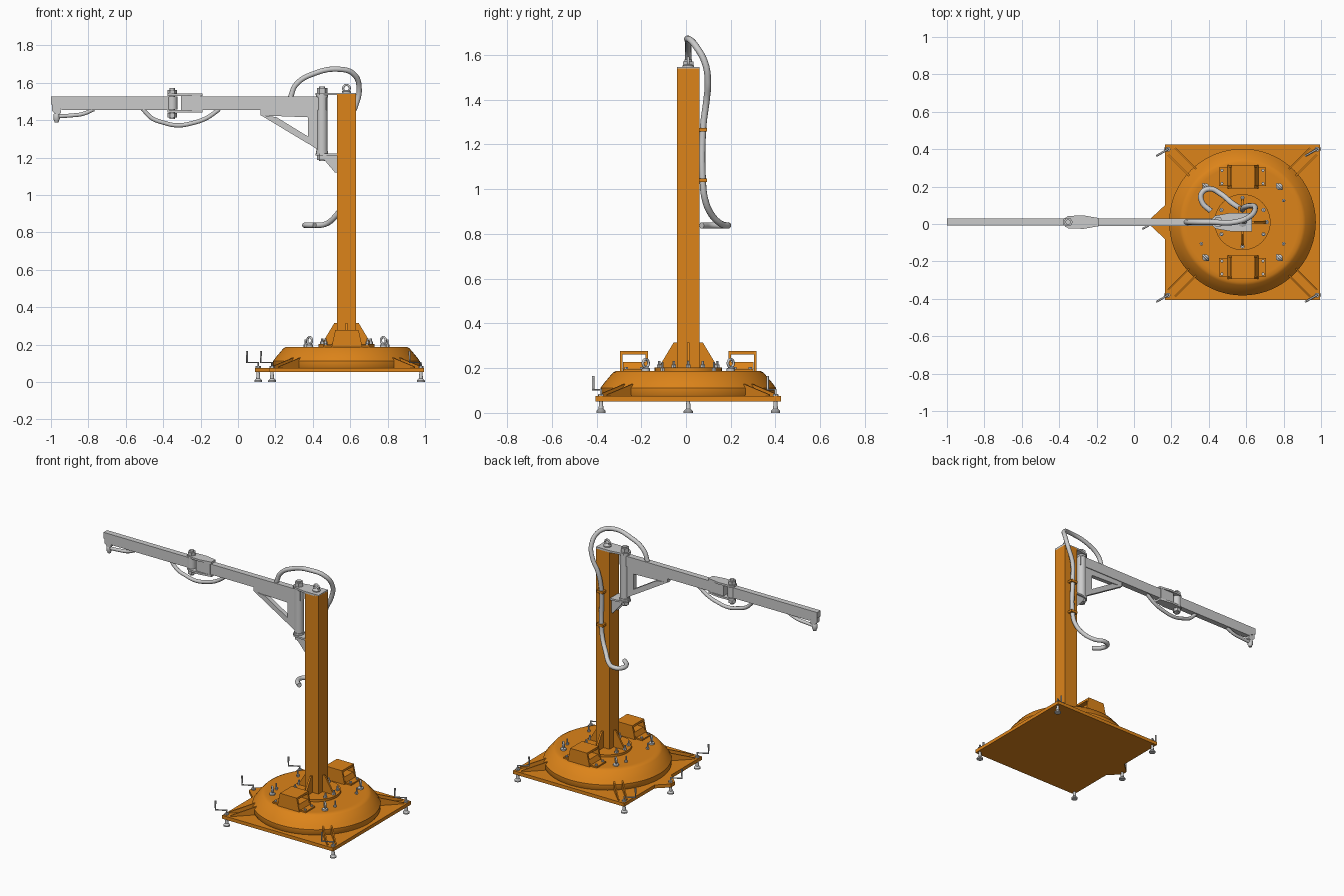
import bpy, bmesh, math
from mathutils import Vector

if "Cube" in bpy.data.objects:
    bpy.data.objects.remove(bpy.data.objects["Cube"])

CX, CY = 0.58, 0.01          # column axis
orange = bpy.data.materials.new("orange_paint")
orange.diffuse_color = (0.72, 0.23, 0.01, 1)
orange.use_nodes = True
orange.node_tree.nodes["Principled BSDF"].inputs["Base Color"].default_value = orange.diffuse_color


def finish(name, bm, mat=None, smooth=False):
    bmesh.ops.recalc_face_normals(bm, faces=bm.faces)
    me = bpy.data.meshes.new(name)
    bm.to_mesh(me)
    bm.free()
    ob = bpy.data.objects.new(name, me)
    bpy.context.collection.objects.link(ob)
    if mat:
        me.materials.append(mat)
    if smooth:
        bpy.ops.object.select_all(action='DESELECT')
        ob.select_set(True)
        bpy.context.view_layer.objects.active = ob
        bpy.ops.object.shade_smooth_by_angle(angle=math.radians(35))
    return ob


def prism(name, pts, vec, mat=None):
    """Extrude a closed planar outline of 3D points along vec."""
    bm = bmesh.new()
    f = bm.faces.new([bm.verts.new(p) for p in pts])
    r = bmesh.ops.extrude_face_region(bm, geom=[f])
    bmesh.ops.translate(bm, vec=vec, verts=[v for v in r["geom"] if isinstance(v, bmesh.types.BMVert)])
    return finish(name, bm, mat)


def box(name, x, y, z, mat=None):
    return prism(name, [(x[0], y[0], z[0]), (x[1], y[0], z[0]), (x[1], y[1], z[0]), (x[0], y[1], z[0])],
                 (0, 0, z[1] - z[0]), mat)


def side(name, pts, y, half, mat=None):
    """Outline in x/z, thickness along y."""
    return prism(name, [(a, y - half, b) for a, b in pts], (0, 2 * half, 0), mat)


def flat(name, pts, z0, z1, mat=None):
    """Outline in x/y, thickness along z."""
    return prism(name, [(a, b, z0) for a, b in pts], (0, 0, z1 - z0), mat)


def lathe(name, prof, x, y, n=24, mat=None):
    """Revolve (radius, z) profile about a vertical axis, capped."""
    bm = bmesh.new()
    rings = [[bm.verts.new((x + r * math.cos(2 * math.pi * i / n), y + r * math.sin(2 * math.pi * i / n), z))
              for i in range(n)] for r, z in prof]
    for a, b in zip(rings, rings[1:]):
        for i in range(n):
            bm.faces.new((a[i], a[(i + 1) % n], b[(i + 1) % n], b[i]))
    bm.faces.new(rings[0])
    bm.faces.new(rings[-1])
    return finish(name, bm, mat, smooth=n > 8)


def tube(name, pts, r, mat=None, curved=True, closed=False):
    cu = bpy.data.curves.new(name, 'CURVE')
    cu.dimensions = '3D'
    cu.bevel_depth, cu.bevel_resolution, cu.resolution_u = r, 3, 6
    cu.use_fill_caps = True
    if curved:
        sp = cu.splines.new('BEZIER')
        sp.bezier_points.add(len(pts) - 1)
        for b, p in zip(sp.bezier_points, pts):
            b.co = p
            b.handle_left_type = b.handle_right_type = 'AUTO'
    else:
        sp = cu.splines.new('POLY')
        sp.points.add(len(pts) - 1)
        for b, p in zip(sp.points, pts):
            b.co = (*p, 1)
    sp.use_cyclic_u = closed
    ob = bpy.data.objects.new(name, cu)
    bpy.context.collection.objects.link(ob)
    if mat:
        cu.materials.append(mat)
    return ob


def ring(name, x, y, z, r, t, d):
    """Upright eye ring lying along horizontal direction d."""
    return tube(name, [(x + r * math.cos(a) * d[0], y + r * math.cos(a) * d[1], z + r * math.sin(a))
                       for a in [i * math.pi / 8 for i in range(16)]], t, curved=False, closed=True)


# --- base plate with front nose
flat("base_plate", [(.165, CY - .415), (.995, CY - .415), (.995, CY + .415), (.165, CY + .415), (.165, CY + .09),
                    (.09, CY + .02), (.09, CY - .02), (.165, CY - .09)], .052, .075, orange)
# --- ballast drum
lathe("base_drum", [(.385, .07), (.392, .08), (.392, .112), (.375, .135), (.337, .18), (.322, .188), (.3, .188)],
      CX, CY, 72, orange)
lathe("mast_flange", [(.15, .185), (.15, .203)], CX, CY, 40, orange)

# --- diagonal corner ribs
for sx in (-1, 1):
    for sy in (-1, 1):
        d = Vector((sx, sy, 0)).normalized()
        n = Vector((-d.y, d.x, 0))
        for k in (-1, 1):
            prof = [(.36, .07), (.54, .07), (.54, .082), (.36, .135)]
            pts = [Vector((CX, CY, z)) + d * a + n * (k * .026 - .004) for a, z in prof]
            prism("corner_rib", pts, n * .008, orange)

# --- levelling feet with crank handles
feet = [(.182, CY - .39), (.182, CY + .39), (.978, CY - .39), (.978, CY + .39), (.108, CY)]
for x, y in feet:
    lathe("foot_pad", [(.021, 0), (.021, .008), (.011, .018), (.008, .055)], x, y, 16)
    lathe("foot_nut", [(.014, .073), (.014, .085)], x, y, 6)
    tube("foot_crank", [(x, y, .02), (x, y, .104), (x - .06, y - .035, .104), (x - .06, y - .035, .165)],
         .0055, curved=False)

# --- mast and its gussets
box("mast", (CX - .05, CX + .05), (CY - .05, CY + .05), (.19, 1.54), orange)
for dx, dy in ((1, 0), (-1, 0), (0, 1), (0, -1)):
    d, n = Vector((dx, dy, 0)), Vector((-dy, dx, 0))
    prof = [(.045, .2), (.125, .2), (.125, .215), (.065, .315), (.045, .315)]
    prism("mast_gusset", [Vector((CX, CY, z)) + d * a - n * .006 for a, z in prof], n * .012, orange)

# --- fork pockets either side of the mast
for s in (-1, 1):
    yc = CY + s * .242
    side("pocket_foot", [(.455, .186), (.705, .186), (.705, .197), (.665, .197), (.65, .228),
                         (.515, .228), (.5, .197), (.455, .197)], yc, .05, orange)
    for k in (-1, 1):
        side("pocket_cheek", [(.5, .186), (.665, .186), (.645, .277), (.52, .277)], yc + k * .057, .006, orange)
        for x in (.47, .69):
            lathe("pocket_bolt", [(.009, .195), (.009, .206)], x, yc + k * .035, 6)
    box("pocket_top", (.52, .645), (yc - .063, yc + .063), (.262, .277), orange)

# --- lifting eyes and bolts on the drum
for sx in (-1, 1):
    for sy in (-1, 1):
        x, y = CX + sx * .197, CY + sy * .19
        lathe("lifting_eye_base", [(.018, .185), (.018, .198), (.008, .205)], x, y, 16)
        ring("lifting_eye", x, y, .222, .018, .006, (.707, -.707))
        lathe("drum_bolt", [(.01, .185), (.01, .2), (.005, .201), (.005, .228)], CX + sx * .22, CY + sy * .115, 6)
for i in range(8):
    a = math.radians(30 + 60 * (i % 6)) if i < 6 else math.pi * (i - 6)
    x, y = CX + .13 * math.cos(a), CY + .13 * math.sin(a)
    lathe("flange_bolt", [(.012, .2), (.012, .215), (.006, .216), (.006, .232)], x, y, 6)

# --- mast head: top plate, lifting eye, lower bracket
flat("mast_top_plate", [(.63, CY - .05), (.63, CY + .05), (.52, CY + .05), (.435, CY + .035), (.415, CY + .015),
                        (.415, CY - .015), (.435, CY - .035), (.52, CY - .05)], 1.533, 1.546)
lathe("mast_eye_base", [(.025, 1.545), (.025, 1.553), (.012, 1.56)], CX, CY, 16)
ring("mast_eye", CX, CY, 1.57, .018, .006, (1, 0))
flat("lower_bracket_plate", [(.53, CY - .045), (.53, CY + .045), (.435, CY + .035), (.415, CY + .015),
                             (.415, CY - .015), (.435, CY - .035)], 1.21, 1.222)
for k in (-1, 1):
    side("lower_bracket_web", [(.455, 1.212), (.53, 1.212), (.53, 1.12), (.518, 1.12), (.455, 1.195)],
         CY + k * .025, .006)

# --- main pivot
PX = .45
lathe("pivot_sleeve", [(.029, 1.235), (.029, 1.522)], PX, CY, 32)
lathe("pivot_pin", [(.016, 1.18), (.016, 1.58)], PX, CY, 20)
for z0, z1 in ((1.188, 1.21), (1.546, 1.572)):
    lathe("pivot_nut", [(.028, z0), (.028, z1)], PX, CY, 6)
for z in (1.222, 1.522):
    lathe("pivot_washer", [(.032, z), (.032, z + .012)], PX, CY, 24)

# --- inner arm with brace
box("inner_arm", (-.2, .475), (CY - .02, CY + .02), (1.455, 1.525))
side("brace_post", [(.375, 1.458), (.425, 1.458), (.425, 1.242), (.375, 1.275)], CY, .015)
side("brace_top", [(.12, 1.457), (.378, 1.457), (.378, 1.415), (.12, 1.425)], CY, .015)
side("brace_diagonal", [(.12, 1.427), (.205, 1.416), (.378, 1.31), (.378, 1.272)], CY, .015)

# --- elbow joint
JX = -.352
fork = [(-.19, CY - .022), (-.19, CY + .022), (-.27, CY + .036), (JX, CY + .033), (JX - .026, CY + .015),
        (JX - .026, CY - .015), (JX, CY - .033), (-.27, CY - .036)]
flat("elbow_fork_top", fork, 1.528, 1.541)
flat("elbow_fork_bottom", fork, 1.44, 1.453)
box("elbow_block", (-.305, -.2), (CY - .024, CY + .024), (1.45, 1.53))
lathe("elbow_sleeve", [(.028, 1.456), (.028, 1.525)], JX, CY, 28)
lathe("elbow_pin", [(.014, 1.405), (.014, 1.572)], JX, CY, 20)
for z0, z1 in ((1.415, 1.437), (1.541, 1.562)):
    lathe("elbow_nut", [(.025, z0), (.025, z1)], JX, CY, 6)

# --- outer arm with bevelled tip and pulley hook
side("outer_arm", [(-.37, 1.525), (-1, 1.525), (-1, 1.485), (-.94, 1.455), (-.37, 1.455)], CY, .019)
side("tip_hanger", [(-.995, 1.5), (-.955, 1.48), (-.945, 1.44), (-.965, 1.425), (-.995, 1.45)], CY, .014)
lathe("tip_nozzle", [(.01, 1.388), (.012, 1.395), (.017, 1.405), (.017, 1.43), (.01, 1.44)], -.97, CY, 16)

# --- air hoses
tube("tip_hose", [(-.77, CY, 1.458), (-.83, CY, 1.433), (-.89, CY, 1.425), (-.965, CY, 1.42)], .011)
tube("elbow_hose", [(-.51, CY, 1.46), (-.46, CY, 1.41), (-.4, CY, 1.387), (-.325, CY, 1.372), (-.24, CY, 1.385),
                    (-.17, CY, 1.41), (-.1, CY, 1.458)], .012)
tube("supply_hose", [(.28, CY, 1.52), (.31, CY, 1.59), (.41, CY, 1.65), (.54, CY, 1.672), (.62, .04, 1.645),
                     (.648, .085, 1.565), (.63, .098, 1.48), (.595, .092, 1.4), (.58, .077, 1.28),
                     (.58, .075, 1.04), (.565, .085, .955), (.52, .115, .885), (.465, .16, .843),
                     (.405, .188, .838), (.362, .165, .838), (.365, .115, .838), (.41, .07, .838)], .0145)
for z in (1.04, 1.265):
    box("hose_clamp", (.555, .605), (.055, .094), (z - .008, z + .008), orange)
